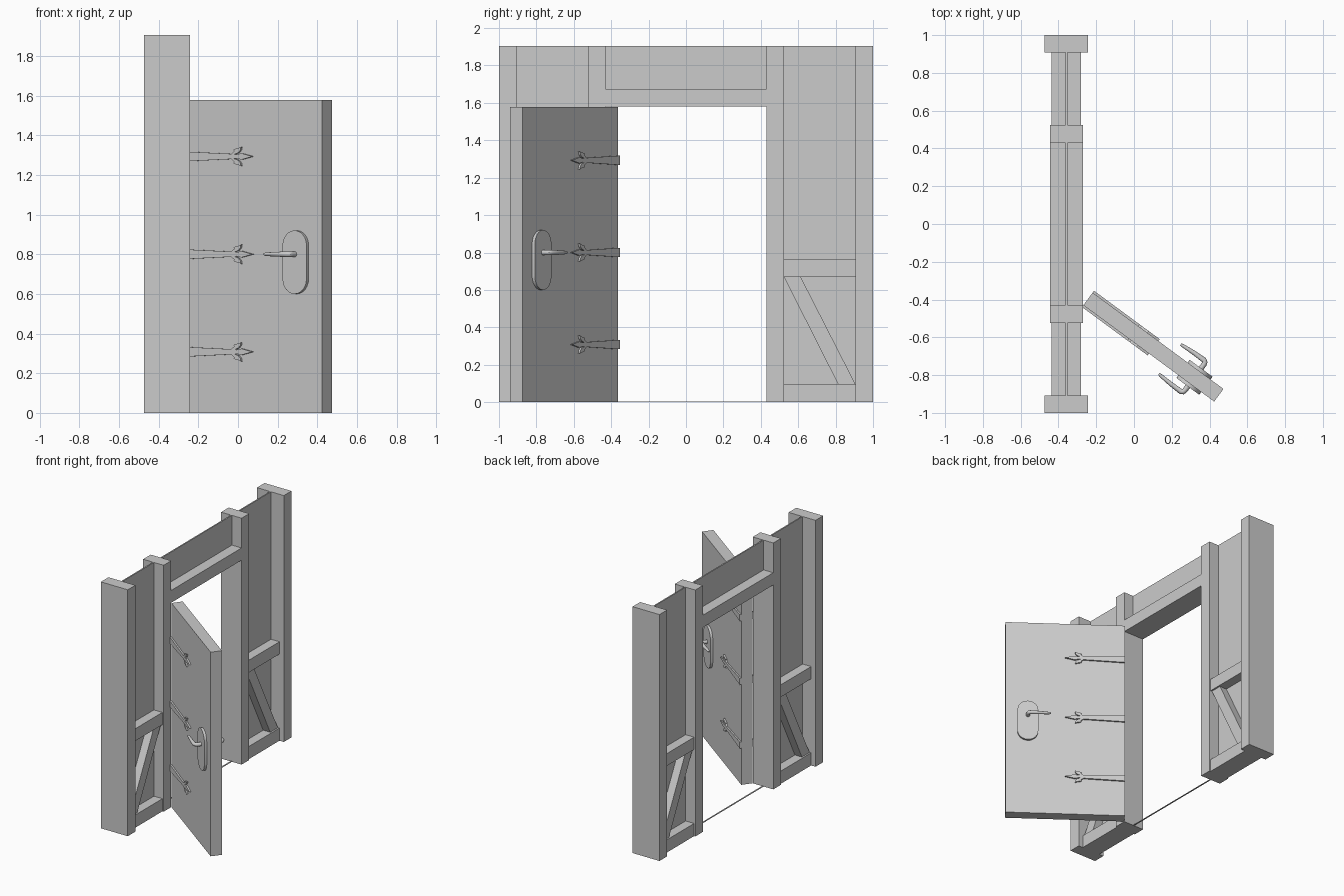
import bpy, bmesh
from math import pi, sin, cos, atan2
from mathutils import Matrix, Vector

if "Cube" in bpy.data.objects:
    bpy.data.objects.remove(bpy.data.objects["Cube"])

WALL_X = -0.358
IDENT = Matrix.Identity(4)
# Door frame: local x along the door, local y through its thickness
DOOR = Matrix.Translation((-0.268, -0.43, 0)) @ Matrix.Rotation(atan2(-0.593, 0.805), 4, 'Z')
DOOR_T = 0.083


def finish(name, bm, mat=IDENT, smooth=False):
    bmesh.ops.recalc_face_normals(bm, faces=bm.faces)
    me = bpy.data.meshes.new(name)
    bm.to_mesh(me)
    bm.free()
    ob = bpy.data.objects.new(name, me)
    bpy.context.collection.objects.link(ob)
    ob.matrix_world = mat
    if smooth:
        bpy.ops.object.select_all(action='DESELECT')
        ob.select_set(True)
        bpy.context.view_layer.objects.active = ob
        bpy.ops.object.shade_smooth_by_angle(angle=0.6)
    return ob


def add_prism(bm, pts, a, b, axis):
    """Extrude a 2D outline from a to b along x (pts = y,z) or y (pts = x,z)."""
    place = (lambda p, d: (d, p[0], p[1])) if axis == 'x' else (lambda p, d: (p[0], d, p[1]))
    lo = [bm.verts.new(place(p, a)) for p in pts]
    hi = [bm.verts.new(place(p, b)) for p in pts]
    bm.faces.new(lo)
    bm.faces.new(hi)
    for i in range(len(pts)):
        j = (i + 1) % len(pts)
        bm.faces.new((lo[i], lo[j], hi[j], hi[i]))


def prism(name, pts, a, b, axis, mat=IDENT, smooth=False):
    bm = bmesh.new()
    add_prism(bm, pts, a, b, axis)
    return finish(name, bm, mat, smooth)


def beam(name, depth, y0, y1, z0, z1):
    """Box centred on the wall plane."""
    return prism(name, [(y0, z0), (y1, z0), (y1, z1), (y0, z1)],
                 WALL_X - depth / 2, WALL_X + depth / 2, 'x')


# Mirrored side bays: posts, rails, brace and thin panel
H = 1.905
for s, side in ((-1, "left"), (1, "right")):
    beam(side + "_outer_post", 0.23, s * 0.907, s * 1.0, 0, H)
    beam(side + "_inner_post", 0.175, s * 0.43, s * 0.523, 0, H)
    beam(side + "_bottom_rail", 0.155, s * 0.523, s * 0.907, 0, 0.098)
    beam(side + "_middle_rail", 0.155, s * 0.523, s * 0.907, 0.67, 0.765)
    beam(side + "_panel", 0.01, s * 0.523, s * 0.907, 0.098, H)
    prism(side + "_brace", [(s * y, z) for y, z in
          ((0.523, 0.67), (0.613, 0.67), (0.905, 0.098), (0.812, 0.098))],
          WALL_X - 0.065, WALL_X + 0.065, 'x')

# Parts over and under the doorway
beam("lintel", 0.175, -0.43, 0.43, 1.58, 1.675)
beam("transom_panel", 0.01, -0.43, 0.43, 1.675, H)
beam("threshold", 0.01, -0.43, 0.43, 0, 0.004)

# Door leaf
prism("door_leaf", [(0, 0), (0.86, 0), (0.86, 1.578), (0, 1.578)], 0, DOOR_T, 'y', DOOR)

# Outlines of the hinge strap, its curled leaf and the handle plate
STRAP = [(0, -0.025), (0.30, -0.013), (0.335, -0.010), (0.362, -0.016), (0.432, 0),
         (0.362, 0.016), (0.335, 0.010), (0.30, 0.013), (0, 0.025)]
LEAF = [(0.295, 0.010), (0.322, 0.012), (0.343, 0.019), (0.356, 0.032), (0.360, 0.048),
        (0.343, 0.042), (0.325, 0.039), (0.313, 0.034), (0.318, 0.027), (0.308, 0.020)]
R, CZ, CU = 0.075, 0.76, 0.70
PLATE = [(CU + R * cos(a), CZ + sgn * 0.085 + R * sin(a))
         for sgn in (1, -1)
         for a in [(0 if sgn > 0 else pi) + pi * i / 12 for i in range(13)]]


def handle(name, base, out):
    """Round tapered lever: spindle out of the plate, bend, arm back to the hinge."""
    path = [(0.70, 0.0, 0.015), (0.70, 0.045, 0.014), (0.697, 0.056, 0.014),
            (0.688, 0.062, 0.014), (0.62, 0.061, 0.012), (0.55, 0.057, 0.009),
            (0.538, 0.056, 0.006)]
    bm = bmesh.new()
    rings = []
    for i, (u, v, r) in enumerate(path):
        p, q = path[max(i - 1, 0)], path[min(i + 1, len(path) - 1)]
        t = Vector((q[0] - p[0], q[1] - p[1])).normalized()
        ring = []
        for k in range(12):
            a = 2 * pi * k / 12
            c = r * cos(a)
            ring.append(bm.verts.new((u - t.y * c, base + out * (v + t.x * c), 0.80 + r * sin(a))))
        rings.append(ring)
    for r0, r1 in zip(rings, rings[1:]):
        for k in range(12):
            j = (k + 1) % 12
            bm.faces.new((r0[k], r0[j], r1[j], r1[k]))
    bm.faces.new(rings[0])
    bm.faces.new(rings[-1])
    finish(name, bm, DOOR, True)


# Fittings on both faces of the door
for base, out, face in ((0, -1, "front"), (DOOR_T, 1, "back")):
    for n, z in enumerate((0.308, 0.80, 1.293)):
        bm = bmesh.new()
        top = base + out * 0.012
        add_prism(bm, [(u, z + w) for u, w in STRAP], base, top, 'y')
        for s in (1, -1):
            add_prism(bm, [(u, z + s * w) for u, w in LEAF], base, top, 'y')
        finish(f"{face}_hinge_strap_{n + 1}", bm, DOOR)
    prism(face + "_handle_plate", PLATE, base, base + out * 0.018, 'y', DOOR, True)
    handle(face + "_handle", base, out)
